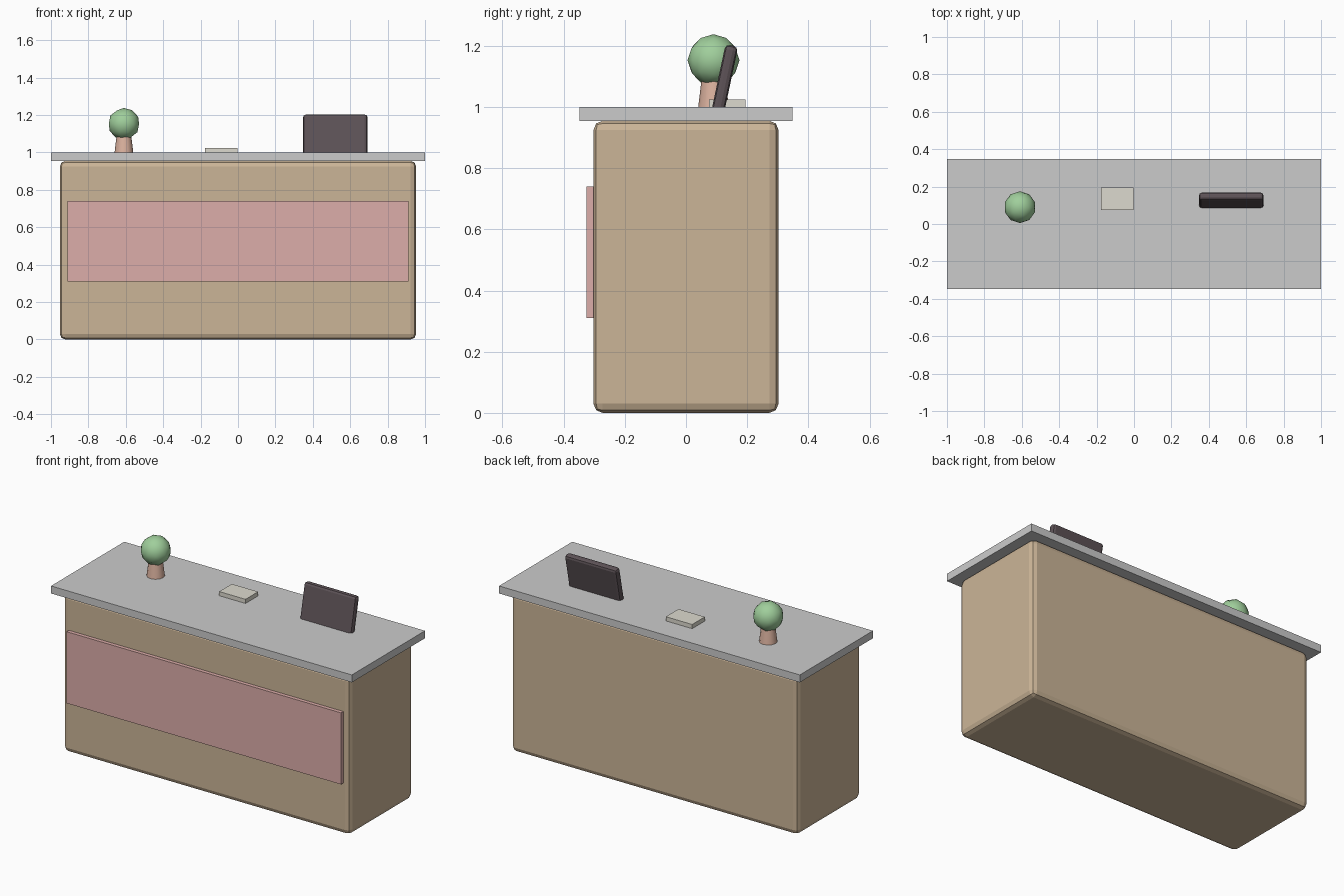
import bpy
from math import radians

if "Cube" in bpy.data.objects:
    bpy.data.objects.remove(bpy.data.objects["Cube"])


def paint(obj, name, rgb):
    mat = bpy.data.materials.new(name)
    mat.diffuse_color = (*rgb, 1)
    mat.use_nodes = True
    mat.node_tree.nodes["Principled BSDF"].inputs["Base Color"].default_value = mat.diffuse_color
    obj.data.materials.append(mat)


def box(name, centre, size, bevel=0, tilt=0):
    bpy.ops.mesh.primitive_cube_add(size=1, location=centre)
    obj = bpy.context.object
    obj.name = name
    obj.scale = size
    bpy.ops.object.transform_apply(location=False, rotation=False, scale=True)
    obj.rotation_euler.x = radians(tilt)
    if bevel:
        mod = obj.modifiers.new("rounded_edges", "BEVEL")
        mod.width = bevel
        mod.segments = 2
    return obj


# Counter body with softened edges
body = box("counter_body", (0, 0, 0.4775), (1.905, 0.605, 0.955), bevel=0.03)
paint(body, "tan", (0.60, 0.46, 0.31))

# Worktop slab
box("worktop", (0, 0, 0.9775), (2, 0.695, 0.045))

# Raised front panel
panel = box("front_panel", (0, -0.31, 0.525), (1.825, 0.03, 0.43))
paint(panel, "pink", (0.72, 0.42, 0.40))

# Notepad
pad = box("notepad", (-0.09, 0.135, 1.0125), (0.175, 0.12, 0.025))
paint(pad, "cream", (0.72, 0.70, 0.62))

# Tilted screen, its lower edge sunk into the worktop
screen = box("screen", (0.52, 0.1265, 1.091), (0.345, 0.042, 0.225), bevel=0.015, tilt=-12)
paint(screen, "charcoal", (0.11, 0.085, 0.095))

# Plant pot, narrowing towards the top
bpy.ops.mesh.primitive_cone_add(vertices=12, radius1=0.05, radius2=0.038,
                                depth=0.1, location=(-0.61, 0.09, 1.05))
pot = bpy.context.object
pot.name = "plant_pot"
bpy.ops.object.shade_smooth_by_angle(angle=radians(40))
paint(pot, "terracotta", (0.72, 0.45, 0.35))

# Foliage ball
bpy.ops.mesh.primitive_ico_sphere_add(subdivisions=2, radius=0.085,
                                      location=(-0.61, 0.09, 1.153))
leaves = bpy.context.object
leaves.name = "foliage"
bpy.ops.object.shade_smooth()
paint(leaves, "leaf_green", (0.35, 0.62, 0.33))
